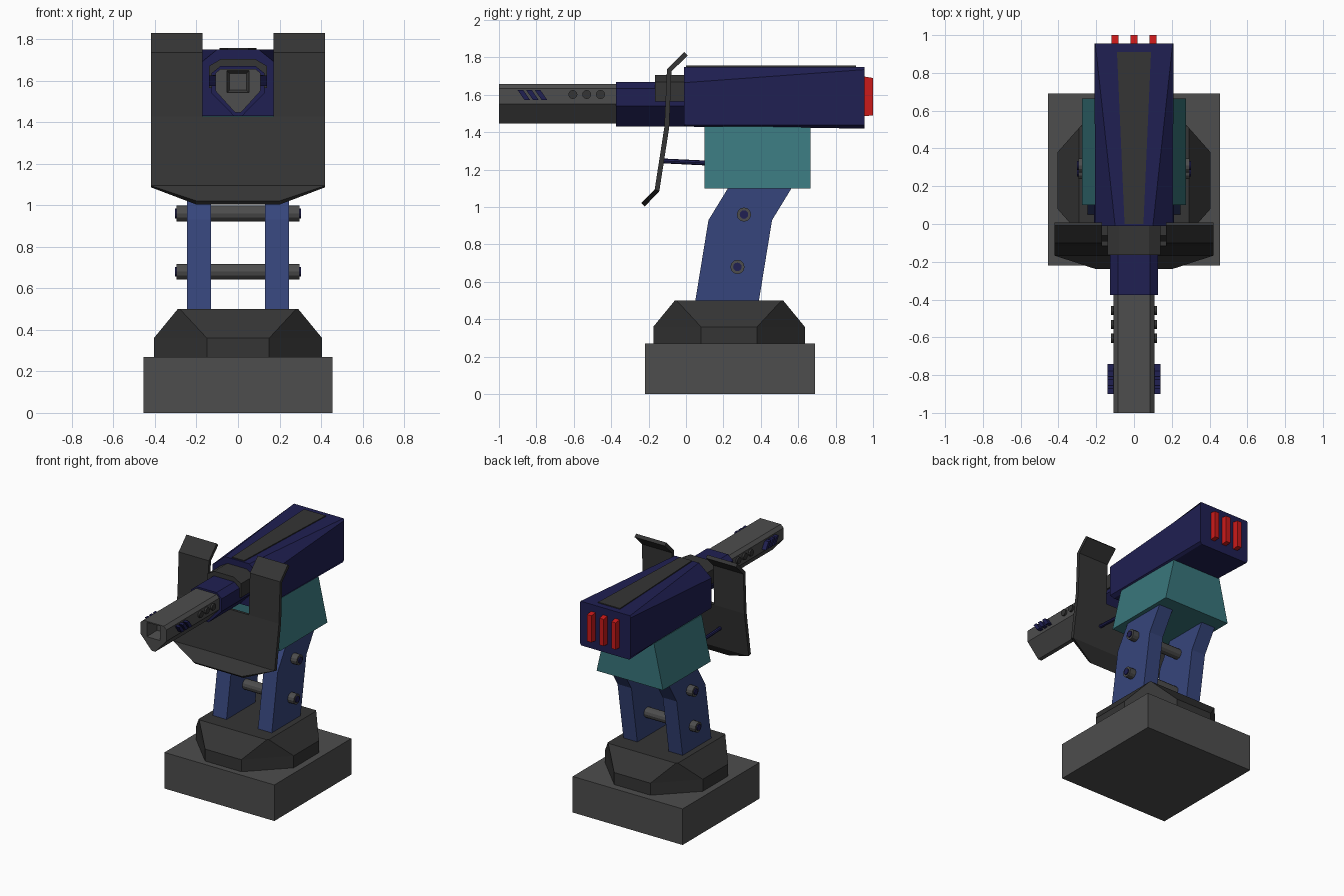
import bpy, bmesh
from math import pi
from mathutils import Vector

if "Cube" in bpy.data.objects:
    bpy.data.objects.remove(bpy.data.objects["Cube"])


def mat(name, r, g, b):
    m = bpy.data.materials.new(name)
    m.diffuse_color = (r, g, b, 1)
    m.use_nodes = True
    m.node_tree.nodes["Principled BSDF"].inputs["Base Color"].default_value = m.diffuse_color
    return m


NAVY = mat("navy", 0.014, 0.014, 0.085)
BLUE = mat("blue", 0.037, 0.06, 0.2)
TEAL = mat("teal", 0.04, 0.18, 0.2)
RED = mat("red", 0.6, 0.01, 0.01)
DARK = mat("dark_grey", 0.035, 0.035, 0.035)
GREY = mat("mid_grey", 0.075, 0.075, 0.075)


def finish(name, bm, material):
    bmesh.ops.recalc_face_normals(bm, faces=bm.faces)
    me = bpy.data.meshes.new(name)
    bm.to_mesh(me)
    bm.free()
    ob = bpy.data.objects.new(name, me)
    bpy.context.collection.objects.link(ob)
    me.materials.append(material)
    return ob


def loft(name, rings, material):
    """Solid through matching rings of points, capped at both ends."""
    bm = bmesh.new()
    vs = [[bm.verts.new(p) for p in ring] for ring in rings]
    n = len(vs[0])
    for a, b in zip(vs, vs[1:]):
        for i in range(n):
            j = (i + 1) % n
            bm.faces.new((a[i], a[j], b[j], b[i]))
    bm.faces.new(vs[0])
    bm.faces.new(vs[-1])
    return finish(name, bm, material)


def box(name, x0, x1, y0, y1, z0, z1, material):
    return loft(name, [[(x0, y0, z), (x1, y0, z), (x1, y1, z), (x0, y1, z)] for z in (z0, z1)], material)


def prism_x(name, profile, x0, x1, material):
    """Extrude a (y, z) profile along x."""
    return loft(name, [[(x, y, z) for y, z in profile] for x in (x0, x1)], material)


def section(half, y):
    """Mirror a half (x, z) section, listed top to bottom, into a ring at y."""
    right = [(x, y, z) for x, z in half]
    return right + [(-x, y, z) for x, z in reversed(half) if x > 0]


def rod(name, a, b, r, sides, material):
    a, b = Vector(a), Vector(b)
    bpy.ops.mesh.primitive_cylinder_add(vertices=sides, radius=r, depth=(b - a).length, location=(a + b) / 2)
    ob = bpy.context.object
    ob.rotation_euler = (b - a).to_track_quat('Z', 'Y').to_euler()
    ob.name = name
    ob.data.materials.append(material)
    return ob


# Base block and turntable
box("base", -0.455, 0.455, -0.22, 0.69, 0, 0.27, GREY)


def octagon(r, f, z):
    pts = [(r, -f), (r, f), (f, r), (-f, r), (-r, f), (-r, -f), (-f, -r), (f, -r)]
    return [(x, y + 0.23, z) for x, y in pts]


loft("turntable", [octagon(0.405, 0.15, 0.27), octagon(0.405, 0.15, 0.36), octagon(0.29, 0.28, 0.5)], DARK)

# Support legs
LEG = [(0.05, 0.5), (0.39, 0.5), (0.46, 0.93), (0.57, 1.11), (0.23, 1.11), (0.12, 0.93)]
for s, side in ((-1, "left"), (1, "right")):
    prism_x(f"leg_{side}", LEG, s * 0.13, s * 0.245, BLUE)

# Cross pins with coloured cores
for k, (y, z) in enumerate(((0.31, 0.96), (0.275, 0.68))):
    rod(f"pin_{k}", (-0.295, y, z), (0.295, y, z), 0.038, 12, GREY)
    rod(f"pin_core_{k}", (-0.303, y, z), (0.303, y, z), 0.023, 12, NAVY)

# Cradle, wider at the bottom
loft("cradle", [[(-w, 0.1, z), (w, 0.1, z), (w, 0.665, z), (-w, 0.665, z)]
                for w, z in ((0.275, 1.1), (0.2, 1.43))], TEAL)

# Gun body, bevelled at the front and square at the rear
loft("gun_body", [section([(0.1, 1.75), (0.205, 1.665), (0.205, 1.44), (0.17, 1.43)], -0.01),
                  section([(0.205, 1.75), (0.21, 1.735), (0.21, 1.44), (0.2, 1.42)], 0.955)], NAVY)
loft("top_strip", [[(-w, y, z), (w, y, z), (w, y, 1.74), (-w, y, 1.74)]
                   for w, y, z in ((0.05, 0.0, 1.757), (0.09, 0.91, 1.757))], DARK)

# Rear vents
for k in (-1, 0, 1):
    x = k * 0.1
    loft(f"rear_vent_{k + 1}", [[(x - 0.018, y, a), (x + 0.018, y, a), (x + 0.018, y, b), (x - 0.018, y, b)]
                                for y, a, b in ((0.94, 1.485, 1.70), (1.0, 1.49, 1.69))], RED)

# Collar, sleeve and barrel
COLLAR = [(0.08, 1.705), (0.14, 1.67), (0.14, 1.565)]
loft("collar", [section(COLLAR, y) for y in (-0.165, 0.0)], DARK)
SLEEVE = [(0.085, 1.67), (0.128, 1.635), (0.128, 1.54), (0.02, 1.43)]
loft("barrel_sleeve", [section(SLEEVE, y) for y in (-0.375, 0.0)], NAVY)
BARREL = [(0.085, 1.657), (0.108, 1.635), (0.108, 1.55), (0.015, 1.447)]
barrel = loft("barrel", [section(BARREL, y) for y in (-1.0, -0.36)], GREY)

# Tapered square bore
bore = loft("bore_cutter", [[(-h, y, 1.595 - h), (h, y, 1.595 - h), (h, y, 1.595 + h), (-h, y, 1.595 + h)]
                            for h, y in ((0.056, -1.02), (0.04, -0.9))], DARK)
bore.hide_render = True
mod = barrel.modifiers.new("bore", 'BOOLEAN')
mod.object = bore
mod.operation = 'DIFFERENCE'
mod.solver = 'EXACT'
bpy.context.view_layer.objects.active = barrel
bpy.ops.object.modifier_apply(modifier="bore")
bpy.data.objects.remove(bore)

# Studs and slanted vents on the barrel sides
for k in range(3):
    y = -0.605 + 0.074 * k
    rod(f"barrel_stud_{k}", (-0.122, y, 1.602), (0.122, y, 1.602), 0.024, 12, DARK)
    t = -0.9 + 0.046 * k
    slant = [(t, 1.625), (t + 0.03, 1.625), (t + 0.066, 1.573), (t + 0.036, 1.573)]
    prism_x(f"barrel_vent_{k}", slant, -0.14, 0.14, NAVY)

# Bent shield plate with a slot for the barrel
ROWS = [(0.0, 1.82, 0.17, 0.42), (-0.09, 1.73, 0.17, 0.42), (-0.103, 1.425, 0.17, 0.42),
        (-0.155, 1.09, 0.17, 0.42), (-0.23, 1.012, 0.17, 0.2)]
bm = bmesh.new()
grid = [[bm.verts.new((x, y, z)) for x in (-o, -i, i, o)] for y, z, i, o in ROWS]
for r in range(4):
    for c in range(3):
        if r < 2 and c == 1:
            continue
        bm.faces.new((grid[r][c], grid[r][c + 1], grid[r + 1][c + 1], grid[r + 1][c]))
shield = finish("shield", bm, DARK)
solid = shield.modifiers.new("thickness", 'SOLIDIFY')
solid.thickness = 0.026
solid.offset = 0

# Shield struts
for s, side in ((-1, "left"), (1, "right")):
    rod(f"shield_strut_{side}", (s * 0.2, -0.13, 1.247), (s * 0.2, 0.12, 1.235), 0.013, 8, NAVY)
